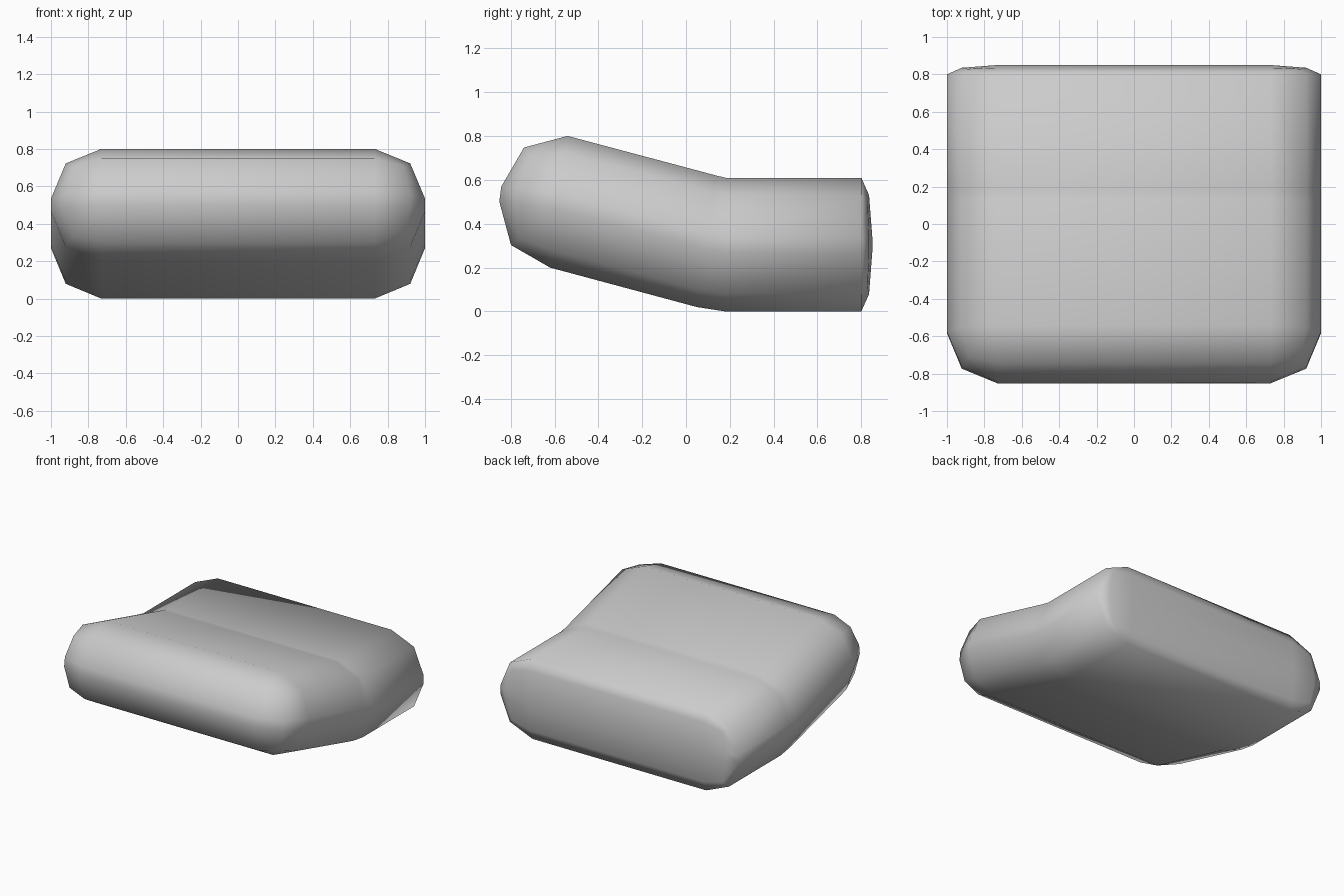
import bpy, bmesh
from mathutils import Matrix

if "Cube" in bpy.data.objects:
    bpy.data.objects.remove(bpy.data.objects["Cube"])

R = 0.27                       # edge rounding
H = 0.61                       # cushion thickness
FRONT, BACK = -0.89, 0.85      # length before bending
BEND_F, BEND_B = 0.05, 0.18    # the two loops of the bend
NOSE = FRONT + R

# Rounded box
bm = bmesh.new()
box = Matrix.Translation((0, (FRONT + BACK) / 2, H / 2)) @ Matrix.Diagonal((2, BACK - FRONT, H, 1))
bmesh.ops.create_cube(bm, size=1, matrix=box)
bmesh.ops.bevel(bm, geom=bm.edges[:], offset=R, offset_type='OFFSET',
                segments=2, profile=0.5, affect='EDGES', clamp_overlap=True)

# Loops where the cushion bends upward
for y in (BEND_F, BEND_B):
    bmesh.ops.bisect_plane(bm, geom=bm.verts[:] + bm.edges[:] + bm.faces[:],
                           plane_co=(0, y, 0), plane_no=(0, 1, 0), dist=1e-5)


def bend(y, z):
    """Tilt the front half upward and flatten the back end."""
    if y > BACK - R:
        return 0.80 + (y - (BACK - R)) * 0.05 / R, z
    if y > BACK - R - 1e-3:
        return 0.80, z
    if y > BEND_B - 1e-3:
        return y, z
    if y > BEND_F - 1e-3:
        return BEND_F + 0.14 * z, 0.02 + 0.985 * z
    out = NOSE - y
    return -0.62 - 0.99 * out + 0.131 * z, 0.20 + 0.131 * out + 0.985 * z


for v in bm.verts:
    v.co.y, v.co.z = bend(v.co.y, v.co.z)

bmesh.ops.recalc_face_normals(bm, faces=bm.faces[:])
for f in bm.faces:
    f.smooth = True

mesh = bpy.data.meshes.new("bent_cushion")
bm.to_mesh(mesh)
bm.free()
bpy.context.collection.objects.link(bpy.data.objects.new("bent_cushion", mesh))
